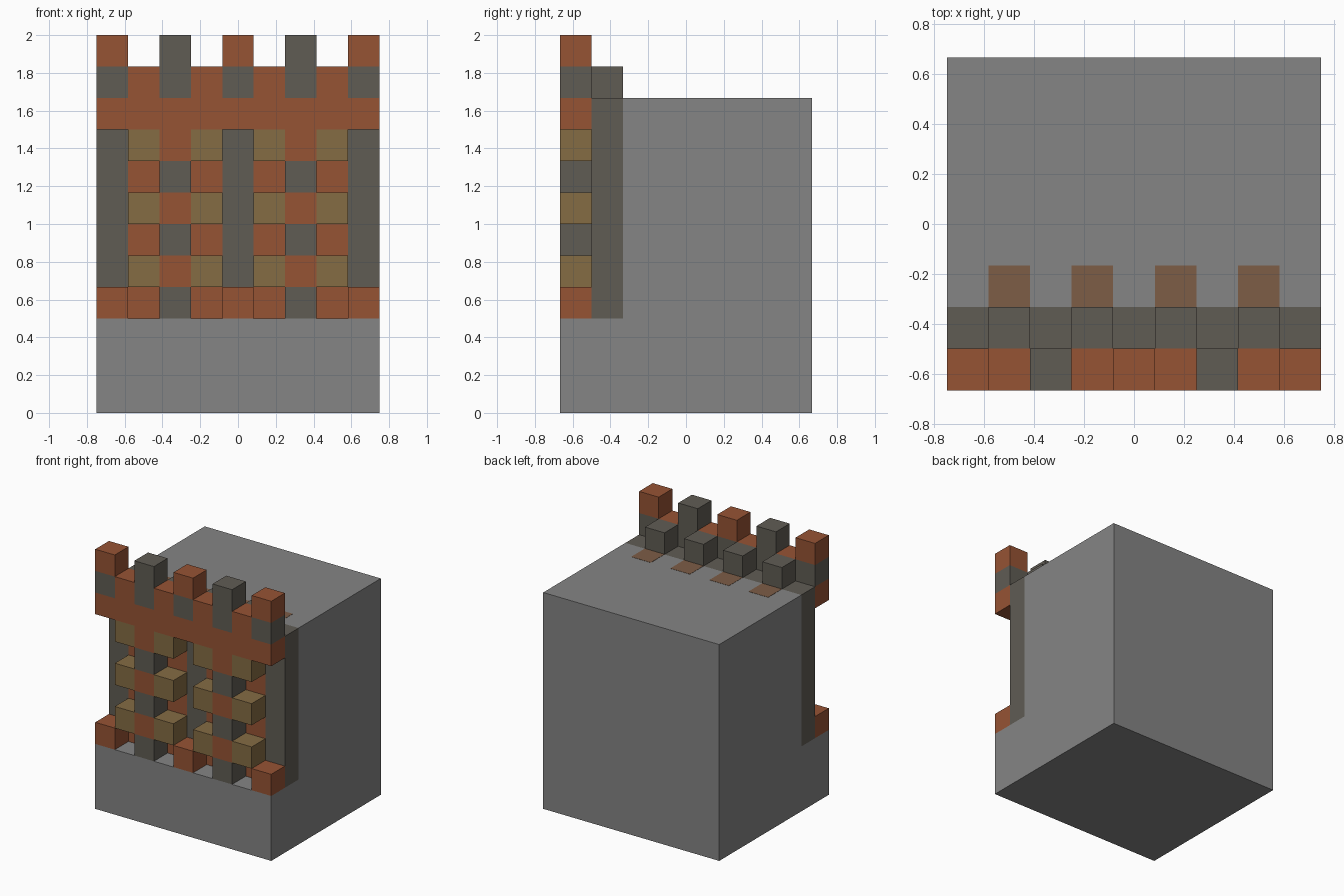
import bpy
import bmesh
from mathutils import Vector

U = 1 / 6                              # edge of one building block
ORIGIN = Vector((-4.5, -4, 0))         # block grid corner

cube = bpy.data.objects.get("Cube")
if cube:
    bpy.data.objects.remove(cube)


def material(name, srgb):
    lin = [((c / 255 + 0.055) / 1.055) ** 2.4 for c in srgb] + [1]
    m = bpy.data.materials.new(name)
    m.use_nodes = True
    m.diffuse_color = lin
    m.node_tree.nodes["Principled BSDF"].inputs["Base Color"].default_value = lin
    return m


GREY = material("plain grey", (133, 133, 133))
STONE = material("dark stone", (96, 92, 84))
BRICK = material("orange brick", (150, 83, 52))
TAN = material("tan wood", (133, 108, 68))
BROWN = material("brown patch", (125, 93, 70))


def add_object(name, bm, mat):
    bmesh.ops.recalc_face_normals(bm, faces=bm.faces)
    mesh = bpy.data.meshes.new(name)
    bm.to_mesh(mesh)
    bm.free()
    mesh.materials.append(mat)
    obj = bpy.data.objects.new(name, mesh)
    bpy.context.collection.objects.link(obj)
    return obj


def block(name, mat, x, y, z, width=1, depth=1, height=1):
    """Box given by its lowest corner and size, in block units."""
    size = Vector((width, depth, height))
    centre = Vector((x, y, z)) + size / 2 + ORIGIN
    bm = bmesh.new()
    bmesh.ops.create_cube(bm, size=1)
    for v in bm.verts:
        v.co = (v.co * size + centre) * U
    return add_object(name, bm, mat)


# Main body: stepped side profile extruded across the width
bm = bmesh.new()
profile = [(0, 0), (8, 0), (8, 10), (2, 10), (2, 3), (0, 3)]
face = bm.faces.new([bm.verts.new((Vector((0, y, z)) + ORIGIN) * U) for y, z in profile])
side = bmesh.ops.extrude_face_region(bm, geom=[face])["geom"]
bmesh.ops.translate(bm, vec=(9 * U, 0, 0),
                    verts=[v for v in side if isinstance(v, bmesh.types.BMVert)])
add_object("main_body", bm, GREY)

# Back layer of the facade: stone piers alternating with brick bays
for x in range(9):
    if x % 2:
        block("brick_bay", BRICK, x, 1, 3, height=7)
        block("rear_merlon", STONE, x, 1, 10)
        block("roof_patch", BROWN, x, 2, 10, height=0.01)
    else:
        block("stone_pier", STONE, x, 1, 3, height=7)

# Front pilasters with brick bands, flanked by wooden blocks
for x in (2, 6):
    for z in range(3, 9):
        block("pilaster_block", STONE if z % 2 else BRICK, x, 0, z)
    for z in (4, 6, 8):
        for side_x in (x - 1, x + 1):
            block("wooden_block", TAN, side_x, 0, z)

# Footings of the recessed piers
for x in (0, 4, 8):
    block("pier_footing", BRICK, x, 0, 3)

# Lintel and crenellated parapet
block("lintel", BRICK, 0, 0, 9, width=9)
for x in range(9):
    block("parapet_block", BRICK if x % 2 else STONE, x, 0, 10)
    if x % 2 == 0:
        block("merlon", BRICK if x % 4 == 0 else STONE, x, 0, 11)
